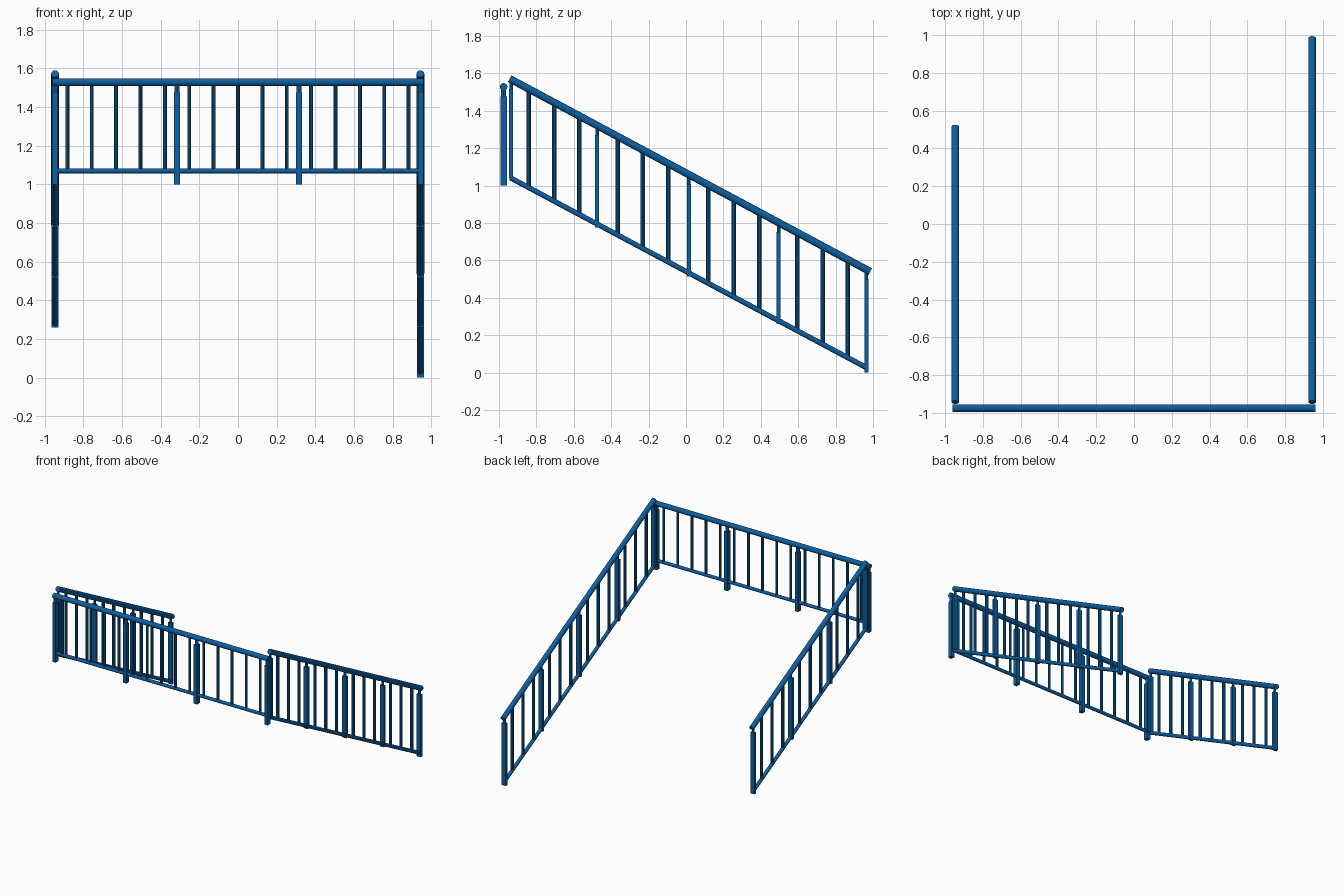
import bpy
from mathutils import Vector

if "Cube" in bpy.data.objects:
    bpy.data.objects.remove(bpy.data.objects["Cube"])

blue = bpy.data.materials.new("railing blue")
blue.diffuse_color = (0.004, 0.114, 0.35, 1)
blue.use_nodes = True
blue.node_tree.nodes["Principled BSDF"].inputs["Base Color"].default_value = blue.diffuse_color


def finish(name, smooth=False):
    ob = bpy.context.object
    ob.name = name
    ob.data.materials.append(blue)
    if smooth:
        bpy.ops.object.shade_smooth_by_angle()


def rod(name, a, b, r, sides=16):
    """Round bar between two points."""
    a, b = Vector(a), Vector(b)
    d = b - a
    bpy.ops.mesh.primitive_cylinder_add(vertices=sides, radius=r, depth=d.length,
                                        location=(a + b) / 2)
    bpy.context.object.rotation_euler = d.to_track_quat('Z', 'Y').to_euler()
    finish(name, True)


def box(name, x, y, z0, z1, sx, sy):
    bpy.ops.mesh.primitive_cube_add(size=1, location=(x, y, (z0 + z1) / 2))
    bpy.context.object.scale = (sx, sy, z1 - z0)
    bpy.ops.object.transform_apply(location=False, rotation=False, scale=True)
    finish(name)


def post(name, x, y, z0, z_step, z_top, sx, sy):
    """Rectangular post with a slim neck under the handrail."""
    box(name, x, y, z0, z_step, sx, sy)
    rod(name + "_neck", (x, y, z_step - 0.01), (x, y, z_top), min(sx, sy) * 0.45 , 12)


# Level landing railing along the front
FY = -0.975
rod("landing_handrail", (-0.96, FY, 1.528), (0.96, FY, 1.528), 0.02)
rod("landing_bottom_rail", (-0.945, FY, 1.069), (0.945, FY, 1.069), 0.013)
for x in (-0.945, -0.315, 0.315, 0.945):
    post("landing_post", x, FY, 1.0, 1.475, 1.525, 0.03, 0.036)
for i in range(-7, 8):
    rod("landing_baluster", (i * 0.126, FY, 1.069), (i * 0.126, FY, 1.525), 0.0105, 10)


# Sloping stair railings on both sides
def top_z(y):
    return 1.067 - 0.535 * y


def low_z(y):
    return 0.541 - 0.533 * y


POSTS = (-0.935, -0.475, 0.015, 0.495, 0.964)
BALUSTERS = (-0.84, -0.705, -0.57, -0.365, -0.23, -0.095,
             0.12, 0.255, 0.392, 0.595, 0.73, 0.865)


def flight(side, x, y_end):
    rod(side + "_handrail", (x, -0.943, top_z(-0.943)),
        (x, y_end + 0.021, top_z(y_end + 0.021)), 0.02)
    rod(side + "_bottom_rail", (x, -0.94, low_z(-0.94)), (x, y_end, low_z(y_end)), 0.014)
    for y in POSTS:
        if y < y_end + 0.01:
            z0 = max(0, low_z(y) - (0.0 if y < -0.9 else 0.027 if y > 0.9 else 0.018))
            post(side + "_post", x, y, z0, top_z(y) - 0.05, top_z(y), 0.036, 0.021)
    for y in BALUSTERS:
        if y < y_end:
            rod(side + "_baluster", (x, y, low_z(y)), (x, y, top_z(y)), 0.012, 10)


flight("right", 0.943, 0.964)
flight("left", -0.946, 0.495)
